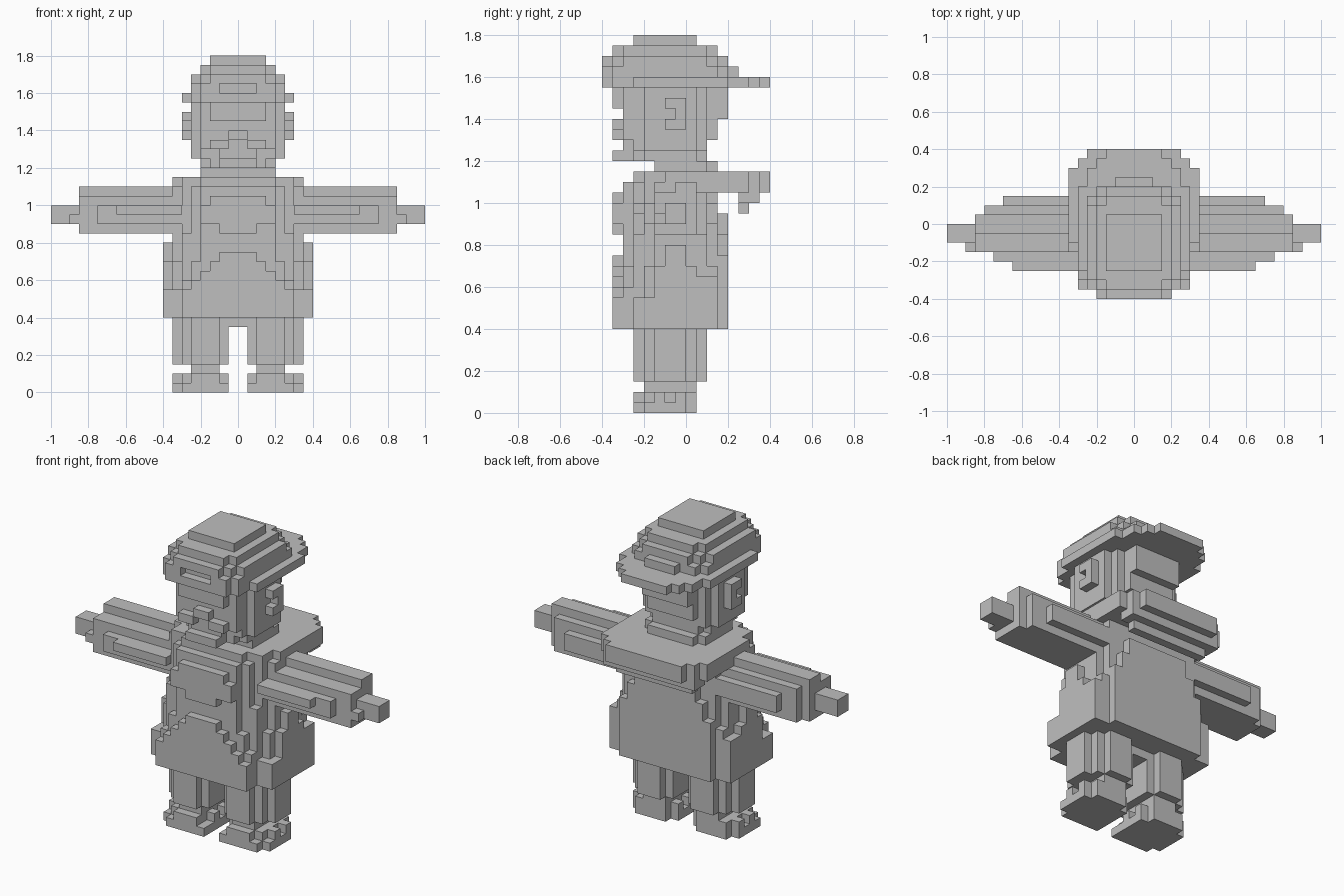
import bpy, bmesh
from mathutils import Vector

if "Cube" in bpy.data.objects:
    bpy.data.objects.remove(bpy.data.objects["Cube"])

U = 0.05  # edge of one block

grey = bpy.data.materials.new("plain_grey")
grey.diffuse_color = (0.52, 0.52, 0.52, 1)
grey.use_nodes = True
grey.node_tree.nodes["Principled BSDF"].inputs["Base Color"].default_value = grey.diffuse_color

# Every block is (x0, x1, y0, y1, z0, z1) in block units and is mirrored in x.
parts = {}

# cap: stepped crown, front band and wide brim at the back
parts["cap"] = [
    (0, 3, -5, 1, 35, 36),
    (0, 4, -6, 2, 34, 35), (0, 3, -7, 3, 34, 35),
    (0, 5, -6, 2, 33, 34), (0, 4, -7, 3, 33, 34), (0, 3, -8, 4, 33, 34),
    (0, 5, -7, 3, 32, 33), (0, 4, -7, 4, 32, 33), (0, 2, -7, 5, 32, 33),
    (2, 4, -8, -7, 32, 33),
    (0, 6, -5, 4, 31, 32), (0, 5, -7, 6, 31, 32), (0, 4, -8, 7, 31, 32),
    (0, 3, 6, 8, 31, 32),
]

# head: rounded skull narrowing to the jaw
parts["head"] = [
    (0, 5, -4, 1, 25, 31), (0, 4, -6, 2, 26, 31), (0, 4, -5, 2, 25, 26),
    (0, 3, -6, 3, 26, 31), (0, 3, 3, 4, 28, 31),
    (0, 4, -4, 1, 24, 25), (0, 3, -5, 2, 24, 25),
]

# face: forehead, nose, cheeks and chin
parts["face"] = [
    (0, 3, -7, -6, 29, 31),
    (0, 1, -7, -6, 27, 28),
    (1, 3, -7, -6, 26, 27),
    (0, 2, -6, -5, 25, 26),
    (0, 2, -7, -4, 24, 25),
]

# ears: C shapes open to the front
parts["ear"] = [
    (5, 6, -1, 0, 27, 30), (5, 6, -2, -1, 29, 30), (5, 6, -2, -1, 27, 28),
]

parts["neck"] = [(0, 4, -3, 2, 23, 24), (0, 3, -3, 3, 23, 24)]

# collar: ring on the shoulders and stepped flap at the back
parts["collar"] = [
    (0, 6, -4, 3, 22, 23), (0, 4, -5, 3, 22, 23),
    (0, 7, -2, 6, 22, 23), (0, 7, 2, 6, 21, 22),
    (0, 6, 6, 7, 21, 23), (0, 5, 7, 8, 21, 23),
    (0, 6, 5, 7, 20, 21), (0, 5, 5, 6, 19, 20),
]

# torso: shoulders, chest and upper back
parts["torso"] = [
    (0, 6, -4, 3, 16, 22), (0, 5, -5, 3, 16, 22), (0, 7, -3, 2, 16, 22),
    (0, 4, -6, 3, 15, 22), (0, 4, 3, 4, 17, 19),
    (0, 3, -7, -6, 20, 21), (0, 4, -7, -6, 18, 20), (0, 2, -7, -6, 17, 18),
    (0, 5, 3, 4, 15, 17),
]

# coat: wide lower body
parts["coat"] = [
    (0, 7, -3, 2, 14, 17), (0, 6, -5, 3, 14, 17),
    (0, 7, -4, 3, 11, 14), (0, 7, -5, 3, 8, 11),
    (0, 6, -5, 4, 8, 15), (0, 6, -6, 3, 8, 12), (0, 5, -6, 3, 12, 14),
    (0, 4, -6, 3, 14, 16),
    (0, 8, -2, 0, 14, 16), (0, 8, -3, 1, 13, 14), (0, 8, -3, 3, 11, 13),
    (0, 8, -5, 3, 8, 11),
    (0, 6, -7, -6, 8, 11), (0, 5, -7, -6, 11, 12), (0, 4, -7, -6, 12, 13),
    (0, 3, -7, -6, 13, 14), (0, 2, -7, -6, 14, 15),
]

# arms: stretched sideways, stepped front and back
parts["arm"] = [
    (6, 17, -2, 1, 17, 21), (6, 17, -1, 1, 21, 22),
    (6, 17, -3, -2, 17, 21),
    (6, 15, -4, -3, 18, 20), (6, 13, -5, -4, 19, 20),
    (6, 16, 1, 2, 17, 21), (6, 14, 2, 3, 18, 20),
]

parts["hand"] = [(17, 20, -2, 0, 18, 20), (17, 18, -3, -2, 18, 19)]

# legs: rounded trouser legs joined under the coat
parts["leg"] = [
    (0, 1, -4, 1, 7, 8), (1, 7, -3, 0, 3, 8),
    (1, 6, -4, 1, 3, 8), (2, 5, -5, 2, 3, 8),
    (2, 5, -4, 1, 2, 3),
]

# feet
parts["foot"] = [
    (1, 7, -4, 0, 0, 1), (2, 6, -5, 1, 0, 1), (1, 6, -5, -4, 0, 1),
    (1, 7, -3, -2, 1, 2), (1, 7, -1, 0, 1, 2), (2, 6, -4, 1, 1, 2),
    (2, 5, -5, -4, 1, 2),
]


def fill(boxes):
    cells = set()
    for x0, x1, y0, y1, z0, z1 in boxes:
        for x in range(x0, x1):
            for y in range(y0, y1):
                for z in range(z0, z1):
                    cells.add((x, y, z))
                    cells.add((-1 - x, y, z))
    return cells


# corners of each block side, counter-clockwise seen from outside
SIDES = {
    (1, 0, 0): ((1, 0, 0), (1, 1, 0), (1, 1, 1), (1, 0, 1)),
    (-1, 0, 0): ((0, 0, 0), (0, 0, 1), (0, 1, 1), (0, 1, 0)),
    (0, 1, 0): ((0, 1, 0), (0, 1, 1), (1, 1, 1), (1, 1, 0)),
    (0, -1, 0): ((0, 0, 0), (1, 0, 0), (1, 0, 1), (0, 0, 1)),
    (0, 0, 1): ((0, 0, 1), (1, 0, 1), (1, 1, 1), (0, 1, 1)),
    (0, 0, -1): ((0, 0, 0), (0, 1, 0), (1, 1, 0), (1, 0, 0)),
}


def add(a, b):
    return (a[0] + b[0], a[1] + b[1], a[2] + b[2])


def build(name, cells, solid):
    """Skin the open sides of a part's blocks."""
    bm = bmesh.new()
    verts = {}
    for cell in sorted(cells):
        for normal, corners in SIDES.items():
            if add(cell, normal) in solid:
                continue
            ring = []
            for c in corners:
                p = add(cell, c)
                if p not in verts:
                    verts[p] = bm.verts.new(Vector(p) * U)
                ring.append(verts[p])
            bm.faces.new(ring)
    mesh = bpy.data.meshes.new(name)
    bm.to_mesh(mesh)
    bm.free()
    mesh.materials.append(grey)
    bpy.context.collection.objects.link(bpy.data.objects.new(name, mesh))


filled = {name: fill(boxes) for name, boxes in parts.items()}
solid = set().union(*filled.values())
used = set()
for name, cells in filled.items():
    build(name, cells - used, solid)
    used |= cells
